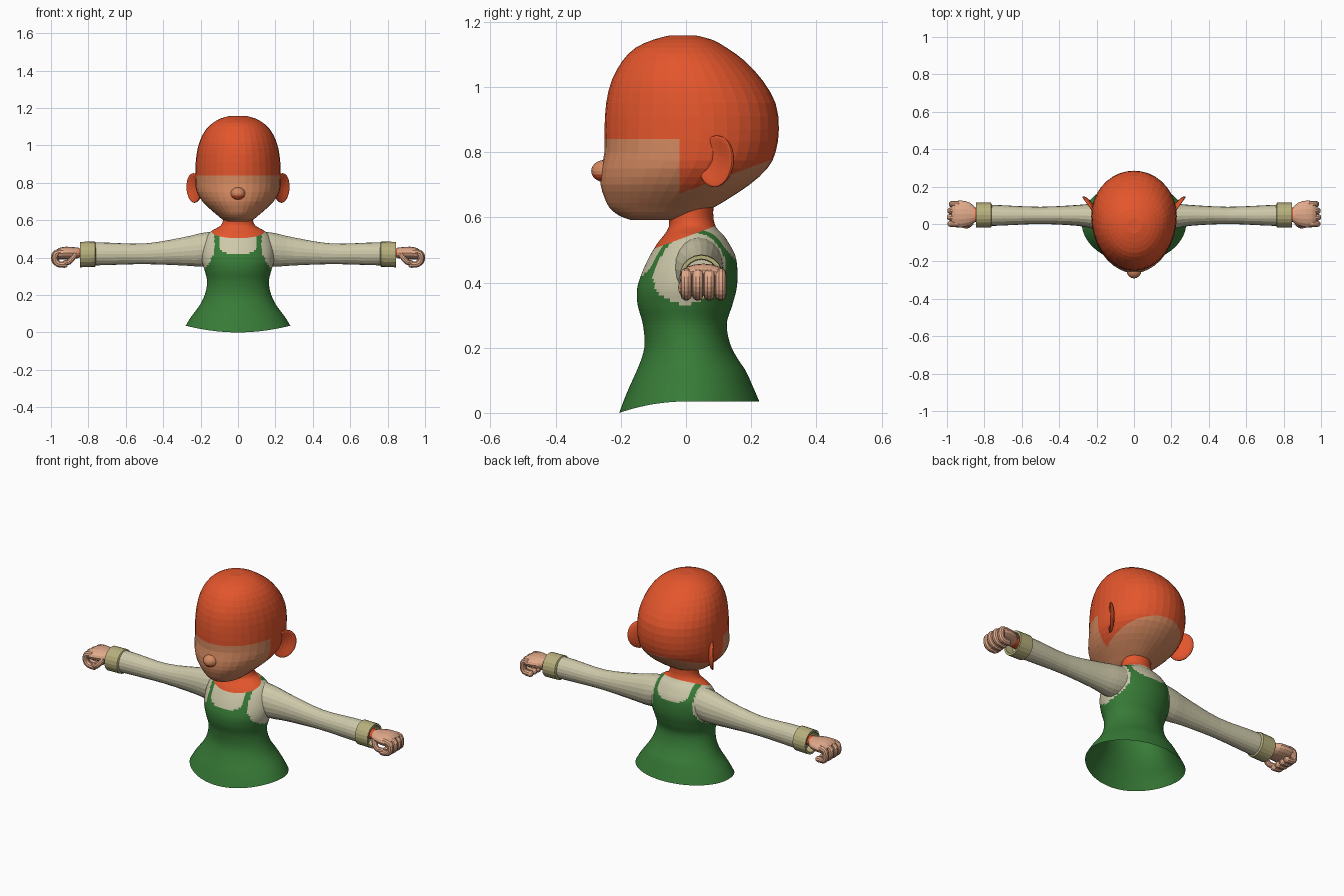
import bpy, bmesh, math
from mathutils import Vector, Matrix

if "Cube" in bpy.data.objects:
    bpy.data.objects.remove(bpy.data.objects["Cube"])


def material(name, *rgb):
    lin = [(c / 255) ** 2.2 for c in rgb] + [1]
    m = bpy.data.materials.new(name)
    m.use_nodes = True
    m.diffuse_color = lin
    m.node_tree.nodes["Principled BSDF"].inputs["Base Color"].default_value = lin
    return m


orange = material("hair orange", 226, 86, 48)
face_skin = material("face skin", 211, 136, 96)
hand_skin = material("hand skin", 224, 168, 137)
green = material("dress green", 58, 122, 58)
cream = material("shirt cream", 204, 199, 168)
tan = material("cuff tan", 182, 174, 124)


def spline(rows, steps):
    """Catmull-Rom interpolation of number rows."""
    out = []
    for i in range(len(rows) - 1):
        quad = [rows[max(0, min(len(rows) - 1, i + k))] for k in (-1, 0, 1, 2)]
        for s in range(steps):
            t = s / steps
            out.append([b + t / 2 * (c - a + t * (2 * a - 5 * b + 4 * c - d + t * (3 * (b - c) + d - a)))
                        for a, b, c, d in zip(*quad)])
    return out + [list(rows[-1])]


def skin(bm, rings, start=True, end=True):
    """Bridge rings of points, with optional end caps."""
    vs = [[bm.verts.new(p) for p in r] for r in rings]
    n = len(vs[0])
    for a, b in zip(vs, vs[1:]):
        for i in range(n):
            j = (i + 1) % n
            bm.faces.new((a[i], a[j], b[j], b[i]))
    if start:
        bm.faces.new(vs[0])
    if end:
        bm.faces.new(vs[-1])


def angles(n):
    return [2 * math.pi * i / n for i in range(n)]


def level_rings(rows, n, middle):
    """Egg-shaped rings from rows of height, front, back, half width."""
    rings = []
    for z, f, b, w in rows:
        c = f + (b - f) * middle
        rings.append([Vector((w * math.cos(a), c + math.sin(a) * ((b - c) if math.sin(a) > 0 else (c - f)), z))
                      for a in angles(n)])
    return rings


def side_rings(rows, n):
    """Elliptic rings across x from rows of x, bottom, top, front, back."""
    return [[Vector((x, (f + b) / 2 + (b - f) / 2 * math.cos(a), (lo + hi) / 2 + (hi - lo) / 2 * math.sin(a)))
             for a in angles(n)] for x, lo, hi, f, b in rows]


def tube(bm, path, radius, n=10):
    """Round-ended finger along a path."""
    pts = [Vector(p) for p in spline(path, 3)]
    rings = []
    for i, p in enumerate(pts):
        t = (pts[min(i + 1, len(pts) - 1)] - pts[max(i - 1, 0)]).normalized()
        up = t.cross(Vector((0, 1, 0))).normalized()
        side = up.cross(t)
        rings.append([p + radius * (side * math.cos(a) + up * math.sin(a)) for a in angles(n)])
    tip = [[pts[-1] + (q - pts[-1]) * k + t * radius * d for q in rings[-1]] for k, d in ((.8, .5), (.4, .8))]
    skin(bm, rings + tip)


def cut(bm, co, no):
    bmesh.ops.bisect_plane(bm, geom=bm.verts[:] + bm.edges[:] + bm.faces[:], plane_co=co, plane_no=no)


def finish(bm, name, mats, rule=None, mirror=False):
    bmesh.ops.recalc_face_normals(bm, faces=bm.faces)
    if rule:
        for f in bm.faces:
            f.material_index = rule(f.calc_center_median(), f.normal)
    mesh = bpy.data.meshes.new(name)
    bm.to_mesh(mesh)
    bm.free()
    for m in mats:
        mesh.materials.append(m)
    ob = bpy.data.objects.new(name, mesh)
    bpy.context.collection.objects.link(ob)
    if mirror:
        ob.modifiers.new("Mirror", "MIRROR").use_mirror_merge = False
    return ob


# Head with hair cap
bm = bmesh.new()
head = [(.592, -.17, -.02, .05), (.605, -.205, .03, .085), (.63, -.235, .085, .115), (.66, -.25, .135, .15),
        (.70, -.262, .195, .19), (.75, -.26, .25, .22), (.80, -.25, .275, .228), (.87, -.25, .285, .228),
        (.95, -.245, .275, .222), (1.02, -.228, .235, .205), (1.08, -.195, .18, .175),
        (1.12, -.155, .125, .135), (1.145, -.1, .08, .09), (1.158, -.05, .03, .04)]
skin(bm, level_rings(spline(head, 2), 36, .55))
cut(bm, (0, 0, .84), (0, 0, 1))
cut(bm, (0, -.02, 0), (0, 1, 0))
cut(bm, (0, 0, .68), (0, -.37, 1))
finish(bm, "head", [face_skin, orange],
       lambda c, n: int(c.z > (.84 if c.y < -.02 else .68 + .37 * c.y)))

# Nose with coloured underside
bm = bmesh.new()
bmesh.ops.create_uvsphere(bm, u_segments=16, v_segments=10, radius=1,
                          matrix=Matrix.Translation((0, -.25, .742)) @ Matrix.Diagonal((.04, .041, .034, 1)))
finish(bm, "nose", [face_skin, orange], lambda c, n: int(n.z < -.25))

# Ears, cupped and swept back
bm = bmesh.new()
bmesh.ops.create_uvsphere(bm, u_segments=20, v_segments=14, radius=1)
for v in bm.verts:
    r2 = min(1, v.co.y ** 2 + v.co.z ** 2)
    if v.co.x > 0:
        v.co.x -= 1.3 * (1 - r2)
bm.transform(Matrix.Translation((.235, .092, .772)) @ Matrix.Rotation(math.radians(-36), 4, "Z")
             @ Matrix.Rotation(math.radians(-12), 4, "X") @ Matrix.Diagonal((.022, .066, .08, 1)))
finish(bm, "ears", [orange], mirror=True)

# Torso: neck, shirt and pinafore dress
bm = bmesh.new()
torso = [(0, -.205, .225, .28), (.06, -.18, .205, .252), (.13, -.15, .18, .212), (.2, -.128, .14, .178),
         (.27, -.132, .125, .165), (.33, -.148, .142, .178), (.38, -.15, .155, .192), (.43, -.135, .158, .195),
         (.48, -.112, .152, .185), (.52, -.088, .132, .165), (.545, -.068, .115, .138), (.56, -.058, .1, .11),
         (.575, -.052, .09, .09), (.6, -.052, .084, .08), (.64, -.05, .084, .08)]
skin(bm, level_rings(spline(torso, 5), 96, .5), start=False)
for v in bm.verts:
    if v.co.z < .15:
        v.co.z += .035 * (1 - max(0, -v.co.y / .205) ** 2) * (1 - v.co.z / .15)
cut(bm, (0, 0, .54), (0, -.37, 1))
for s in (-1, 1):
    cut(bm, (s * .1, 0, 0), (1, 0, 0))


def torso_rule(c, n):
    x = abs(c.x)
    if c.z > .54 + .37 * c.y:
        return 2
    bib = x < .1 and c.z > (.42 if c.y < .02 else .47) + .035 * (x / .1) ** 4
    armhole = c.z > .31 and x > .127 + .6 * max(0, .42 - c.z)
    return int(bib or armhole)


finish(bm, "torso", [green, cream, orange], torso_rule)

# Sleeves
bm = bmesh.new()
sleeve = [(.13, .36, .54, -.04, .115), (.2, .352, .53, -.03, .112), (.3, .358, .507, -.01, .102),
          (.5, .365, .475, 0, .092), (.7, .36, .48, -.008, .1), (.8, .357, .48, -.012, .105)]
skin(bm, side_rings(spline(sleeve, 3), 20))
finish(bm, "sleeves", [cream], mirror=True)

# Cuffs, open at the wrist
bm = bmesh.new()
cuff = [(.76, .36, .478, -.01, .103), (.765, .35, .486, -.02, .114), (.845, .348, .484, -.02, .114),
        (.845, .36, .472, -.008, .102), (.795, .362, .47, -.006, .1)]
skin(bm, side_rings(cuff, 20), start=False, end=False)
finish(bm, "cuffs", [tan], mirror=True)

# Wrists
bm = bmesh.new()
skin(bm, side_rings([(.79, .395, .45, .01, .085), (.855, .4, .45, .012, .088)], 14))
finish(bm, "wrists", [orange], mirror=True)

# Hands: palm, curled fingers and thumb
bm = bmesh.new()
palm = [(.85, .398, .452, .01, .09), (.88, .392, .456, -.008, .115), (.92, .39, .458, -.018, .125),
        (.955, .39, .452, -.017, .122), (.975, .395, .438, -.005, .11)]
skin(bm, side_rings(spline(palm, 2), 16))
for i in range(4):
    y = .001 + .035 * i
    k = (0, .004, .002, -.006)[i]
    tube(bm, [(.935, y, .428), (.972 + k, y, .422), (.979 + k, y, .39), (.962, y, .366), (.925, y, .362)], .0175)
tube(bm, [(.87, .008, .415), (.888, -.008, .392), (.905, -.008, .376), (.925, 0, .372)], .015)
finish(bm, "hands", [hand_skin], mirror=True)
